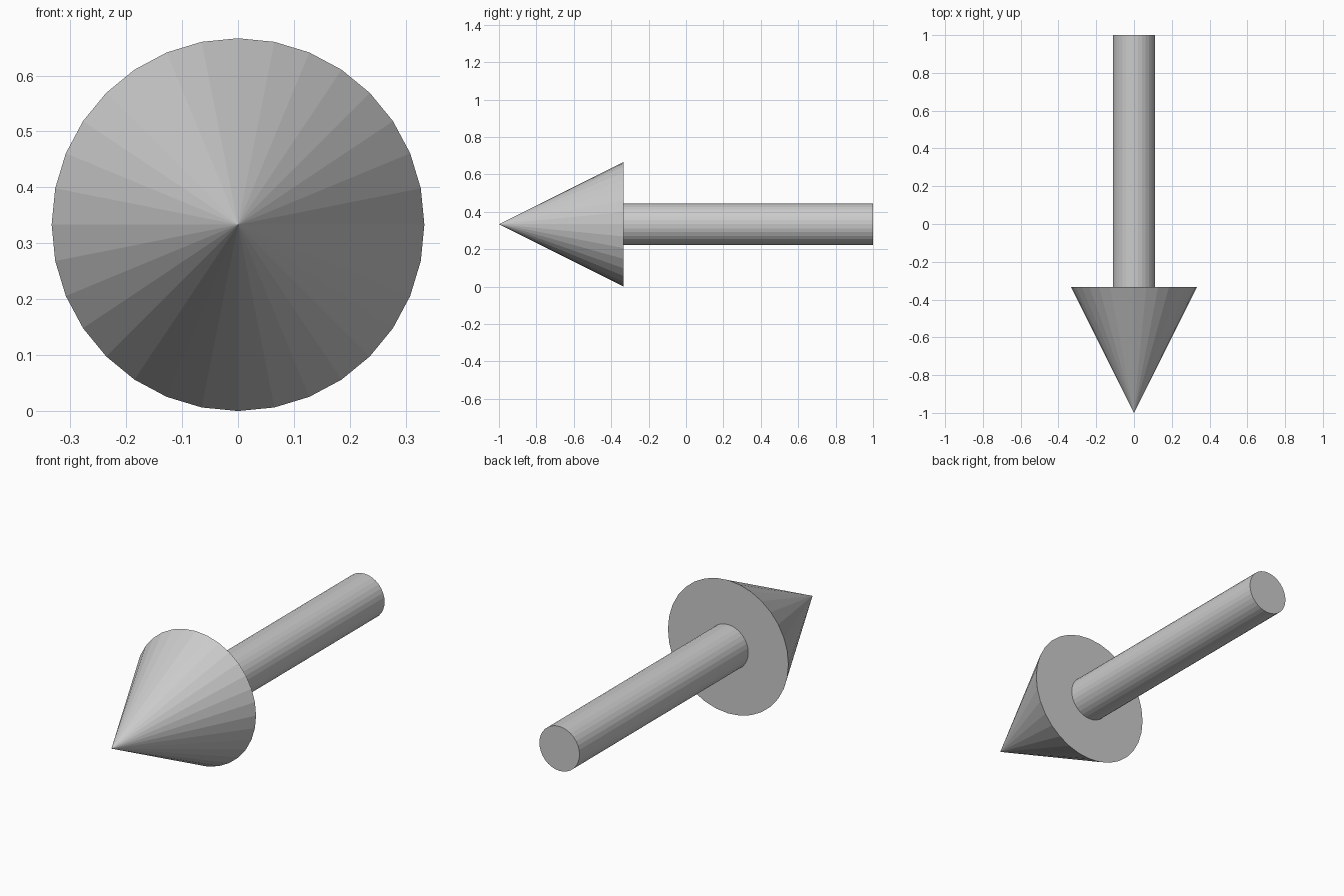
import bpy, bmesh, math

if "Cube" in bpy.data.objects:
    bpy.data.objects.remove(bpy.data.objects["Cube"])

SIDES = 32
CENTRE_Z = 1 / 3
HEAD_R, SHAFT_R = 1 / 3, 1 / 9
TIP_Y, BASE_Y, END_Y = -1.0, -1 / 3, 1.0


def ring(bm, radius, y):
    """Ring of vertices around the arrow's axis."""
    step = 2 * math.pi / SIDES
    return [bm.verts.new((radius * math.cos(i * step), y,
                          CENTRE_Z + radius * math.sin(i * step)))
            for i in range(SIDES)]


def bridge(bm, a, b):
    """Flat quads between two rings."""
    for i in range(SIDES):
        j = (i + 1) % SIDES
        bm.faces.new((a[i], a[j], b[j], b[i]))


def finish(bm, name):
    mesh = bpy.data.meshes.new(name)
    bm.to_mesh(mesh)
    bm.free()
    obj = bpy.data.objects.new(name, mesh)
    bpy.context.collection.objects.link(obj)
    return obj


# Arrow head: cone with a flat back that meets the shaft
bm = bmesh.new()
tip = bm.verts.new((0, TIP_Y, CENTRE_Z))
rim = ring(bm, HEAD_R, BASE_Y)
for i in range(SIDES):
    bm.faces.new((tip, rim[(i + 1) % SIDES], rim[i])).normal_flip()
bridge(bm, rim, ring(bm, SHAFT_R, BASE_Y))
bm.normal_update()
# point every face away from the head's inside
for f in bm.faces:
    c = f.calc_center_median()
    out = c.copy()
    out.y -= (BASE_Y - 0.1)
    out.z -= CENTRE_Z
    if f.normal.dot(out) < 0:
        f.normal_flip()
finish(bm, "arrow_head")

# Shaft: cylinder with a capped far end
bm = bmesh.new()
front, back = ring(bm, SHAFT_R, BASE_Y), ring(bm, SHAFT_R, END_Y)
bridge(bm, front, back)
bm.faces.new(back)
bm.normal_update()
for f in bm.faces:
    out = f.calc_center_median()
    out.z -= CENTRE_Z
    if f.normal.dot(out) < 0:
        f.normal_flip()
finish(bm, "arrow_shaft")
